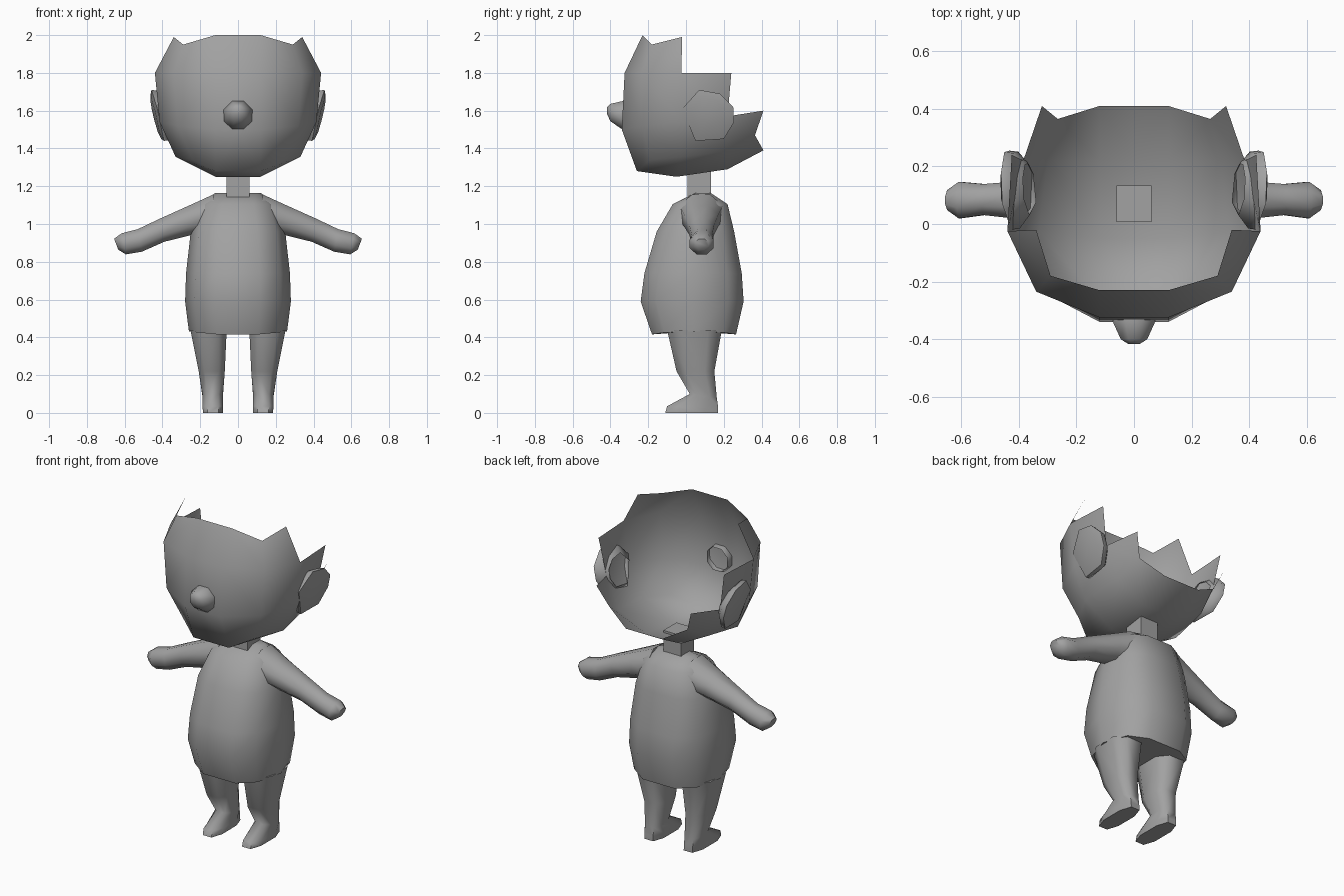
import bpy, bmesh, math
from mathutils import Vector

if "Cube" in bpy.data.objects:
    bpy.data.objects.remove(bpy.data.objects["Cube"])

grey = bpy.data.materials.new("plain grey")
grey.diffuse_color = (0.36, 0.36, 0.36, 1)
grey.use_nodes = True
grey.node_tree.nodes["Principled BSDF"].inputs["Base Color"].default_value = grey.diffuse_color


def make(name, verts, faces, mirror=False, angle=60):
    """Mesh object with smooth shading that keeps hard edges, optionally mirrored in x."""
    bm = bmesh.new()
    vs = [bm.verts.new(v) for v in verts]
    for f in faces:
        bm.faces.new([vs[i] for i in f])
    bmesh.ops.recalc_face_normals(bm, faces=bm.faces)
    me = bpy.data.meshes.new(name)
    bm.to_mesh(me)
    bm.free()
    for p in me.polygons:
        p.use_smooth = True
    me.set_sharp_from_angle(angle=math.radians(angle))
    me.materials.append(grey)
    ob = bpy.data.objects.new(name, me)
    bpy.context.collection.objects.link(ob)
    if mirror:
        mod = ob.modifiers.new("Mirror", 'MIRROR')
        mod.use_clip = True
    return ob


def loft(name, rings, cap_start=True, cap_end=True, **kw):
    """Skin a list of equally long closed rings."""
    n = len(rings[0])
    faces = [(r * n + i, r * n + (i + 1) % n, (r + 1) * n + (i + 1) % n, (r + 1) * n + i)
             for r in range(len(rings) - 1) for i in range(n)]
    if cap_start:
        faces.append(tuple(range(n)))
    if cap_end:
        faces.append(tuple(range((len(rings) - 1) * n, len(rings) * n)))
    return make(name, [v for r in rings for v in r], faces, **kw)


def circle(n, turn=0.0):
    return [(math.cos(2 * math.pi * (i + turn) / n), math.sin(2 * math.pi * (i + turn) / n))
            for i in range(n)]


# Head: open shell with a jagged rim, half modelled by columns and mirrored
columns = {
    "A": [(.12, -.23, 2.0), (.12, -.325, 1.8), (.12, -.34, 1.5), (.12, -.26, 1.28),
          (.12, -.05, 1.25), (.12, .22, 1.29), (.12, .41, 1.39)],
    "B": [(.29, -.18, 1.95), (.34, -.235, 1.8), (.32, -.235, 1.52), (.24, -.19, 1.34)],
    "C": [(.34, -.02, 1.99), (.44, -.025, 1.8), (.415, -.02, 1.54), (.33, -.03, 1.355)],
    "D": [None, (.425, .24, 1.8), (.385, .22, 1.57), (.30, .22, 1.385)],
    "E": [None, None, (.32, .41, 1.60), (.265, .365, 1.47)],
}
columns["O"] = [(0, y, z) for x, y, z in columns["A"]]
index, points = {}, []
for key, col in columns.items():
    for i, p in enumerate(col):
        if p:
            index[key + str(i)] = len(points)
            points.append(p)
quads = [f"O{i} A{i} A{i+1} O{i+1}" for i in range(6)]
quads += [f"{a}{i} {b}{i} {b}{i+1} {a}{i+1}" for a, b, rows in
          (("A", "B", (0, 1, 2)), ("B", "C", (0, 1, 2)), ("C", "D", (1, 2)), ("D", "E", (2,)))
          for i in rows]
quads += ["A3 B3 C3 A4", "A4 C3 D3 A5", "A5 D3 E3 A6"]
make("head", points, [[index[k] for k in q.split()] for q in quads], mirror=True, angle=75)

# Ears: tilted seven-sided discs, open on the inner side
outline = [(-.02, 1.61), (.07, 1.71), (.18, 1.69), (.25, 1.62), (.255, 1.54), (.2, 1.45), (.05, 1.44)]
cy, cz = .125, 1.575


def ear_ring(scale, depth):
    ring = []
    for y, z in outline:
        y, z = cy + (y - cy) * scale, cz + (z - cz) * scale
        ring.append((.43 + (z - cz) * .24 + (y - cy) * .08 + depth, y, z))
    return ring


loft("ear", [ear_ring(.65, -.065), ear_ring(.97, -.03), ear_ring(1, 0), ear_ring(.7, .012)],
     cap_start=False, mirror=True)

# Nose: blunt eight-sided bump, open at the back
loft("nose", [[(r * c, y, z + r * s) for c, s in circle(8, .5)]
              for r, y, z in ((.075, -.30, 1.575), (.082, -.335, 1.575),
                              (.05, -.40, 1.59), (.022, -.417, 1.6))],
     cap_start=False)

# Neck
loft("neck", [[(sx * .06, .07 + sy * .063, z) for sx, sy in ((-1, -1), (1, -1), (1, 1), (-1, 1))]
              for z in (1.13, 1.29)])

# Body: ten-sided egg with a flat underside that rises slightly at the sides
side = [(.42, -1), (.82, -.7), (1, 0), (.82, .7), (.42, 1)]
section = side + [(-x, y) for x, y in reversed(side)]
profile = [  # half width, front y, back y, height, rise at the sides
    (.26, -.18, .265, .412, .02), (.28, -.24, .305, .59, 0), (.275, -.22, .295, .74, 0),
    (.25, -.155, .255, .96, 0), (.20, -.07, .22, 1.105, 0), (.12, .05, .13, 1.165, 0)]
loft("body", [[(x * w, (f + b) / 2 + y * (b - f) / 2, z + rise * x * x) for x, y in section]
              for w, f, b, z, rise in profile])

# Arms: tapered eight-sided tubes ending in a rounded hand
arm = [  # x, centre y, centre z, half depth, half height
    (.12, .08, 1.06, .12, .10), (.25, .08, 1.02, .095, .08), (.40, .083, .968, .068, .064),
    (.52, .085, .913, .056, .062), (.605, .083, .895, .066, .058), (.645, .083, .893, .036, .03)]
loft("arm", [[(x + .012 * s, y + ry * 1.04 * c, z + rz * 1.04 * s) for c, s in circle(8, .5)]
             for x, y, z, ry, rz in arm], mirror=True)

# Legs: tapered tubes that flow into flat, forward-pointing feet
leg_half = [(.55, -1), (1, -.5), (1, .5), (.55, 1)]
leg_section = leg_half + [(-x, y) for x, y in reversed(leg_half)]
leg = [  # inner x, outer x, front y, front z, back y, back z
    (.06, .252, -.10, .44, .19, .44), (.07, .208, -.05, .22, .15, .22),
    (.08, .188, .02, .10, .163, .08), (.08, .188, -.10, .035, .17, .03),
    (.08, .185, -.11, 0, .17, 0)]
rings = []
for x0, x1, fy, fz, by, bz in leg:
    ring = []
    for u, v in leg_section:
        t = (v + 1) / 2
        ring.append(((x0 + x1) / 2 + u * (x1 - x0) / 2, fy + (by - fy) * t, fz + (bz - fz) * t))
    rings.append(ring)
loft("leg", rings, mirror=True)
